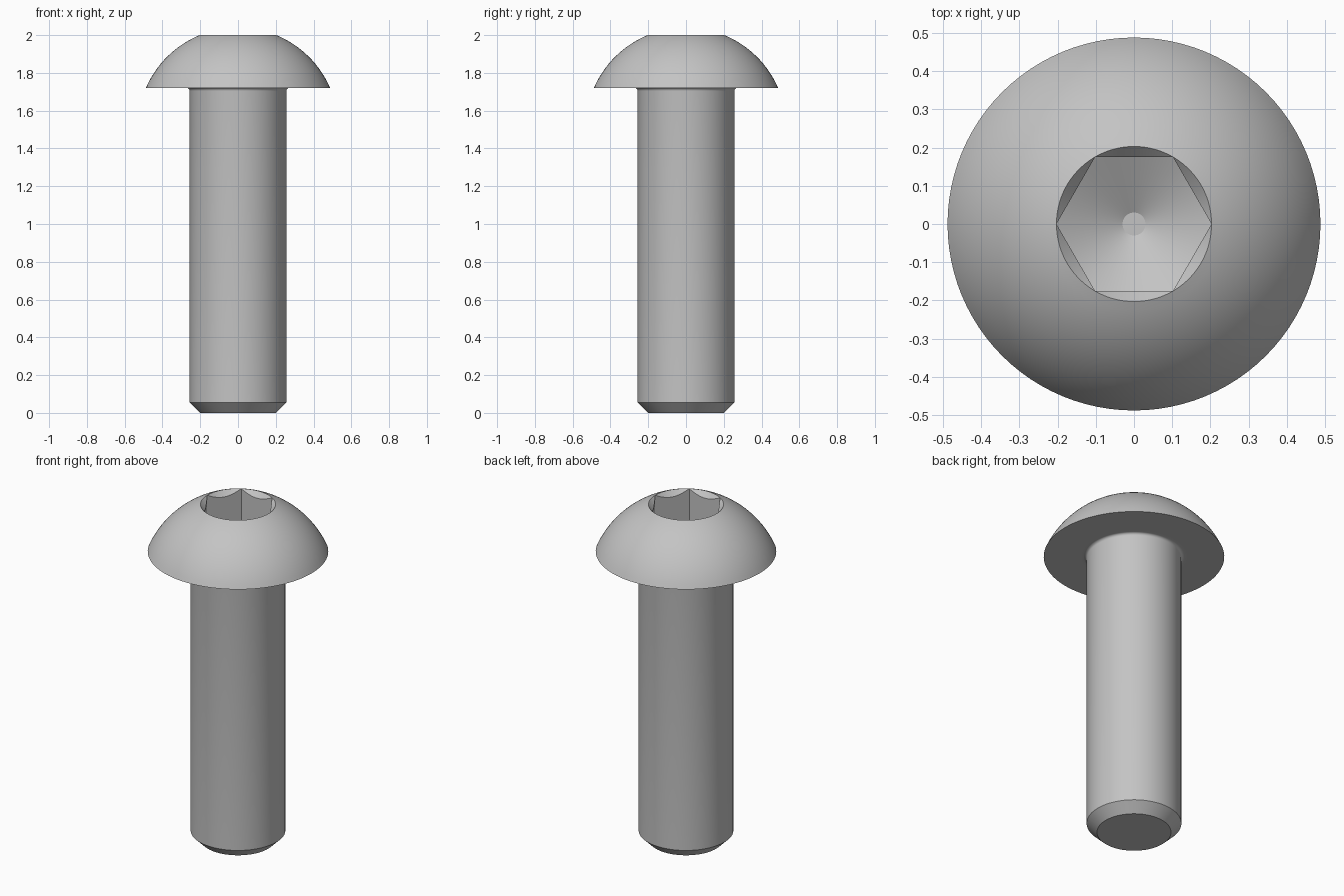
import bpy, bmesh, math

cube = bpy.data.objects.get("Cube")
if cube:
    bpy.data.objects.remove(cube, do_unlink=True)

SEGMENTS = 96
SHANK_R, HEAD_R, RIM_R = 0.256, 0.488, 0.203
HEAD_Z, TOP_Z = 1.72, 2.0
APOTHEM = RIM_R * math.cos(math.pi / 6)
FLOOR_TIP_Z, FLOOR_SLOPE = 1.69, 0.55

steel = bpy.data.materials.new("steel grey")
steel.use_nodes = True
grey = (0.55, 0.55, 0.55, 1)
steel.diffuse_color = grey
steel.node_tree.nodes["Principled BSDF"].inputs["Base Color"].default_value = grey


def hex_radius(angle):
    """Distance from the axis to the socket wall, corners on the x axis."""
    return APOTHEM / math.cos(angle % (math.pi / 3) - math.pi / 6)


# Outer profile: chamfered tip and shank
profile = [(0.2, 0), (SHANK_R, 0.055)]

# Fillet below the head
fillet = 0.016
for i in range(6):
    a = math.pi / 2 * i / 5
    profile.append((SHANK_R + fillet * (1 - math.cos(a)),
                    HEAD_Z - fillet + fillet * math.sin(a)))
profile.append((SHANK_R + 2 * fillet, HEAD_Z))

# Domed head: an arc centred on the axis
centre = (TOP_Z**2 + RIM_R**2 - HEAD_Z**2 - HEAD_R**2) / (2 * (TOP_Z - HEAD_Z))
dome_r = math.hypot(HEAD_R, HEAD_Z - centre)
start = math.atan2(HEAD_Z - centre, HEAD_R)
end = math.atan2(TOP_Z - centre, RIM_R)
for i in range(17):
    a = start + (end - start) * i / 16
    profile.append((dome_r * math.cos(a), centre + dome_r * math.sin(a)))

bm = bmesh.new()
angles = [2 * math.pi * i / SEGMENTS for i in range(SEGMENTS)]


def ring(point):
    """Add one ring; point(angle) gives its radius and height."""
    verts = []
    for a in angles:
        r, z = point(a)
        verts.append(bm.verts.new((r * math.cos(a), r * math.sin(a), z)))
    return verts


rings = [ring(lambda a, p=p: p) for p in profile]

# Hexagonal socket: countersink edge, wall foot and conical floor
rings.append(ring(lambda a: (hex_radius(a), TOP_Z - (RIM_R - hex_radius(a)) * 1.1)))
rings.append(ring(lambda a: (hex_radius(a), FLOOR_TIP_Z + FLOOR_SLOPE * hex_radius(a))))
rings.append(ring(lambda a: (0.03, FLOOR_TIP_Z + FLOOR_SLOPE * 0.03)))

for low, high in zip(rings, rings[1:]):
    for i in range(SEGMENTS):
        j = (i + 1) % SEGMENTS
        bm.faces.new((low[i], low[j], high[j], high[i]))
bm.faces.new(list(reversed(rings[0])))
bm.faces.new(rings[-1])
bmesh.ops.remove_doubles(bm, verts=bm.verts, dist=0.0001)

mesh = bpy.data.meshes.new("button_head_bolt")
bm.to_mesh(mesh)
bm.free()
mesh.materials.append(steel)
bolt = bpy.data.objects.new("button_head_bolt", mesh)
bpy.context.collection.objects.link(bolt)

# Smooth round surfaces, sharp machined edges
bpy.ops.object.select_all(action="DESELECT")
bolt.select_set(True)
bpy.context.view_layer.objects.active = bolt
bpy.ops.object.shade_smooth_by_angle(angle=math.radians(25))
